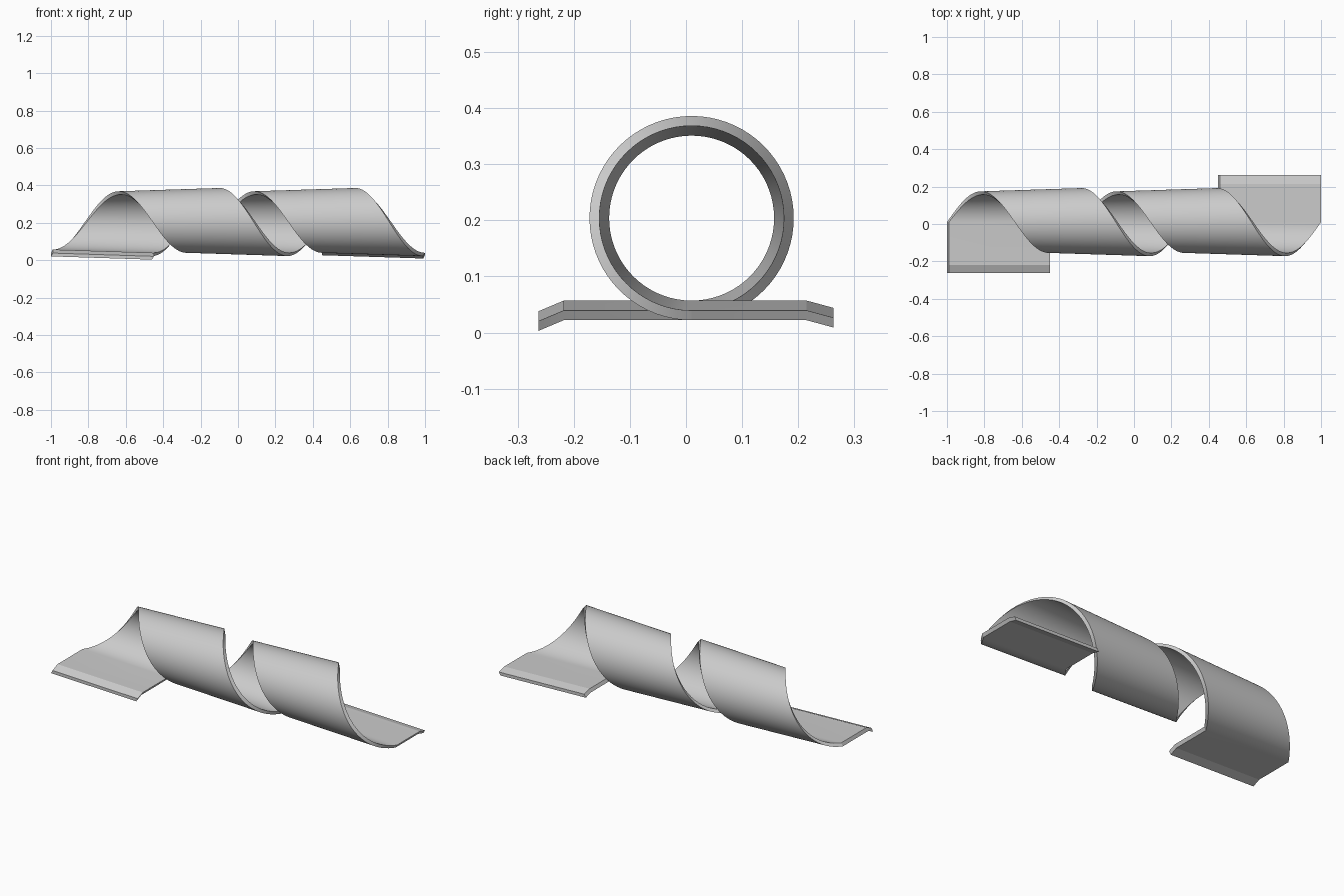
import bpy, bmesh
from math import sin, cos, pi

if "Cube" in bpy.data.objects:
    bpy.data.objects.remove(bpy.data.objects["Cube"])

CY, CZ = 0.01, 0.204           # coil axis
TURNS, PITCH, STEPS = 2, 0.725, 72
# slanted ribbon cross-section: (x offset, radius)
PROFILE = [(0.01, 0.147), (0.55, 0.1645), (0.54, 0.182), (0.0, 0.1645)]

bm = bmesh.new()


def section(x, y, z, angle):
    """One ribbon section; angle 0 points straight down, growing towards +y."""
    return [bm.verts.new((x + dx, y + r * sin(angle), z - r * cos(angle)))
            for dx, r in PROFILE]


# left tail with its bent lip
rings = [section(-1, -0.263, CZ - 0.019, 0), section(-1, -0.218, CZ, 0)]

# two turns of the coil
n = TURNS * STEPS
for i in range(n + 1):
    t = i / STEPS
    rings.append(section(-1 + PITCH * t, CY, CZ, 2 * pi * t))

# right tail with its bent lip
end = -1 + PITCH * TURNS
rings += [section(end, 0.215, CZ, 0), section(end, 0.263, CZ - 0.013, 0)]

# skin the sections and cap both ends
for a, b in zip(rings, rings[1:]):
    for k in range(4):
        j = (k + 1) % 4
        bm.faces.new((a[k], a[j], b[j], b[k]))
bm.faces.new(rings[0])
bm.faces.new(rings[-1])
bmesh.ops.recalc_face_normals(bm, faces=bm.faces)

mesh = bpy.data.meshes.new("spiral_ribbon")
bm.to_mesh(mesh)
bm.free()
ribbon = bpy.data.objects.new("spiral_ribbon", mesh)
bpy.context.collection.objects.link(ribbon)
bpy.context.view_layer.objects.active = ribbon
ribbon.select_set(True)
bpy.ops.object.shade_smooth_by_angle(angle=0.26)
